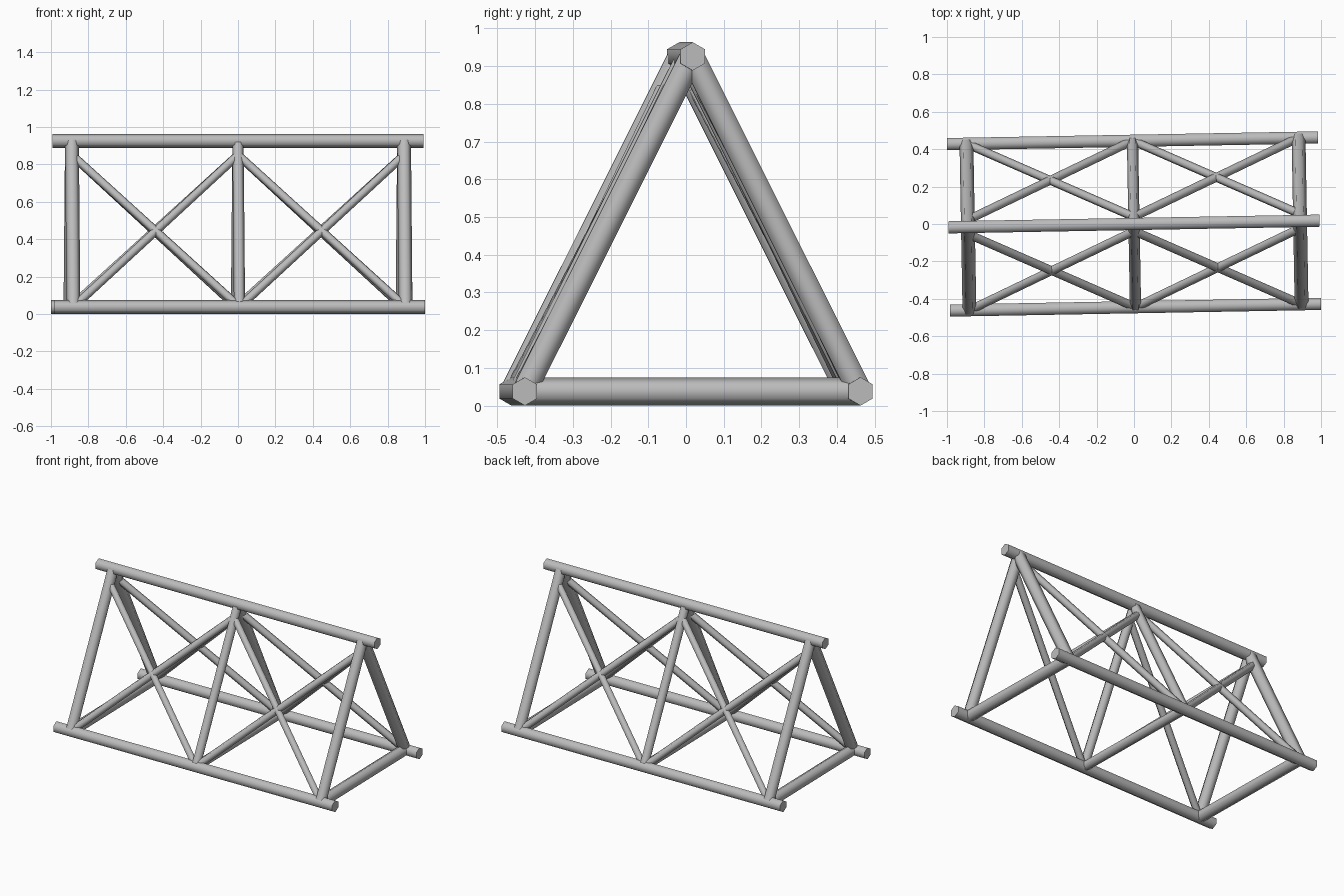
import bpy, math
from mathutils import Vector, Matrix

cube = bpy.data.objects.get("Cube")
if cube:
    bpy.data.objects.remove(cube, do_unlink=True)

steel = bpy.data.materials.new("grey steel")
steel.use_nodes = True
grey = (0.5, 0.5, 0.5, 1)
steel.diffuse_color = grey
steel.node_tree.nodes["Principled BSDF"].inputs["Base Color"].default_value = grey

SIDES = 6
YAW = Matrix.Rotation(math.radians(1.03), 3, 'Z')   # the truss is turned slightly


def bar(name, start, end, radius, phase=0.0):
    """Six-sided tube between two points; phase zero puts a ridge on top."""
    a, b = YAW @ Vector(start), YAW @ Vector(end)
    axis = (b - a).normalized()
    side = axis.cross(Vector((0, 0, 1))).normalized()
    up = side.cross(axis)
    verts = []
    for centre in (a, b):
        for k in range(SIDES):
            t = phase + math.tau * k / SIDES
            verts.append(centre + radius * (math.cos(t) * up - math.sin(t) * side))
    faces = [(k, (k + 1) % SIDES, (k + 1) % SIDES + SIDES, k + SIDES)
             for k in range(SIDES)]
    faces += [tuple(reversed(range(SIDES))), tuple(range(SIDES, 2 * SIDES))]
    mesh = bpy.data.meshes.new(name)
    mesh.from_pydata(verts, [], faces)
    mesh.materials.append(steel)
    obj = bpy.data.objects.new(name, mesh)
    bpy.context.collection.objects.link(obj)
    bpy.ops.object.select_all(action='DESELECT')
    obj.select_set(True)
    bpy.context.view_layer.objects.active = obj
    bpy.ops.object.shade_smooth_by_angle(angle=math.radians(70))


HALF, CHORD = 0.992, 0.0375
WIDE, LOW, HIGH = 0.445, CHORD, 0.926
STATION = 0.888
BRACE_TOP = 0.85
brace_y = WIDE * (HIGH - BRACE_TOP) / (HIGH - LOW)

# Three long chords
bar("top_chord", (-HALF, 0, HIGH), (HALF, 0, HIGH), CHORD)
for name, s in (("front", -1), ("back", 1)):
    bar(name + "_chord", (-HALF, s * WIDE, LOW), (HALF, s * WIDE, LOW), CHORD)

# Triangular frames, the middle one thinner
for name, x, r in (("right", -STATION, 0.037), ("middle", 0, 0.03), ("left", STATION, 0.037)):
    bar(name + "_cross_bar", (x, -WIDE, LOW), (x, WIDE, LOW), r)
    for face, s in (("front", -1), ("back", 1)):
        bar(f"{name}_{face}_leg", (x, s * WIDE, LOW), (x, 0, HIGH), r, math.pi / 6)

# Crossed braces in both bays of each sloping face
for face, s in (("front", -1), ("back", 1)):
    for bay, outer in (("right", -STATION), ("left", STATION)):
        for kind, foot, head in (("rising", outer, 0), ("falling", 0, outer)):
            bar(f"{face}_{bay}_{kind}_brace", (foot, s * WIDE, LOW),
                (head, s * brace_y, BRACE_TOP), 0.023, math.pi / 6)
